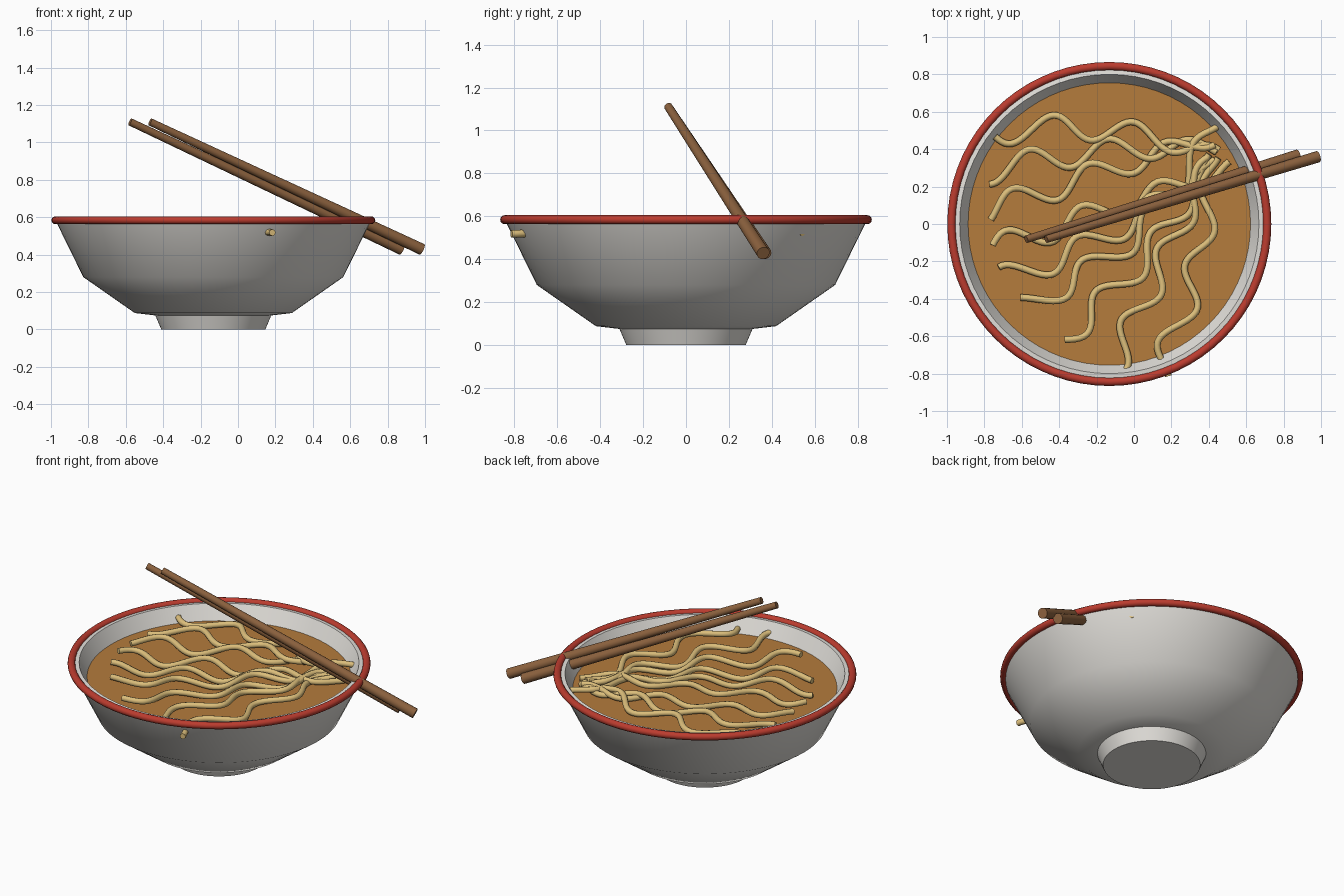
import bpy, bmesh, math
from mathutils import Vector

if "Cube" in bpy.data.objects:
    bpy.data.objects.remove(bpy.data.objects["Cube"])

CX = -0.132  # bowl axis


def material(name, rgb):
    m = bpy.data.materials.new(name)
    m.diffuse_color = (*rgb, 1)
    m.use_nodes = True
    m.node_tree.nodes["Principled BSDF"].inputs["Base Color"].default_value = m.diffuse_color
    return m


white = material("porcelain white", (0.78, 0.76, 0.72))
red = material("rim red", (0.50, 0.045, 0.028))
broth = material("broth brown", (0.46, 0.20, 0.045))
cream = material("noodle yellow", (0.72, 0.52, 0.20))
wood = material("chopstick wood", (0.27, 0.125, 0.05))


def smooth(ob, angle):
    bpy.ops.object.select_all(action='DESELECT')
    ob.select_set(True)
    bpy.context.view_layer.objects.active = ob
    bpy.ops.object.shade_smooth_by_angle(angle=math.radians(angle))


def finish(name, bm, mat, angle=32):
    bmesh.ops.recalc_face_normals(bm, faces=bm.faces)
    me = bpy.data.meshes.new(name)
    bm.to_mesh(me)
    bm.free()
    ob = bpy.data.objects.new(name, me)
    bpy.context.collection.objects.link(ob)
    me.materials.append(mat)
    smooth(ob, angle)
    return ob


def lathe(name, profile, mat, closed=False, steps=72):
    bm = bmesh.new()
    vs = [bm.verts.new((r, 0, z)) for r, z in profile]
    pairs = list(zip(vs, vs[1:])) + ([(vs[-1], vs[0])] if closed else [])
    es = [bm.edges.new(p) for p in pairs]
    bmesh.ops.spin(bm, geom=vs + es, axis=(0, 0, 1), cent=(0, 0, 0),
                   angle=2 * math.pi, steps=steps, use_duplicate=False)
    bmesh.ops.remove_doubles(bm, verts=bm.verts, dist=0.0002)
    ob = finish(name, bm, mat)
    ob.location.x = CX
    return ob


def tube(name, pts, r0, r1, sides, mat):
    """Sweep a round section with linear taper along pts."""
    bm = bmesh.new()
    rings = []
    n = len(pts)
    for i, p in enumerate(pts):
        t = (pts[min(i + 1, n - 1)] - pts[max(i - 1, 0)]).normalized()
        side = t.cross(Vector((0, 0, 1))).normalized()
        up = side.cross(t)
        r = r0 + (r1 - r0) * i / (n - 1)
        rings.append([bm.verts.new(p + r * (math.cos(a) * side + math.sin(a) * up))
                      for a in (2 * math.pi * k / sides for k in range(sides))])
    for a, b in zip(rings, rings[1:]):
        for k in range(sides):
            j = (k + 1) % sides
            bm.faces.new((a[k], a[j], b[j], b[k]))
    bm.faces.new(rings[0])
    bm.faces.new(rings[-1][::-1])
    return finish(name, bm, mat, 50)


# Bowl with foot, hollow inside
lathe("bowl", [(0, 0), (0.278, 0), (0.31, 0.075), (0.42, 0.088), (0.695, 0.28),
               (0.845, 0.585), (0.80, 0.59), (0.645, 0.28), (0.39, 0.125), (0, 0.10)], white)

# Painted rim ring
lathe("rim", [(0.844 + 0.022 * math.cos(a), 0.584 + 0.021 * math.sin(a))
              for a in (2 * math.pi * k / 12 for k in range(12))], red, closed=True)

# Broth surface
lathe("broth", [(0, 0.50), (0.755, 0.50), (0.74, 0.48), (0, 0.48)], broth)

# Noodles: wavy strands fanning out from the right; x0, y0, x1, y1, bow
strands = [(-.74, .49, .45, .36, .08), (-.78, .28, .44, .40, .05),
           (-.78, .07, .42, .46, .01), (-.75, -.13, .52, .30, 0),
           (-.69, -.29, .42, .34, -.07), (-.57, -.43, .445, .57, -.14),
           (-.38, -.61, .41, .34, -.06), (-.11, -.76, .42, .35, 0),
           (.13, -.80, .42, .36, -.06)]
for i, (x0, y0, x1, y1, bow) in enumerate(strands):
    a, b = Vector((x0, y0, 0)), Vector((x1, y1, 0))
    length = (b - a).length
    u = (b - a) / length
    nrm = Vector((-u.y, u.x, 0))
    pts = []
    for k in range(65):
        s = length * k / 64
        ph = 2 * math.pi * (s - 0.30 + 0.07 * i) / 0.43
        amp = 0.07 * (1 - 0.4 * (k / 64) ** 2)
        p = a + u * s + nrm * (amp * math.cos(ph) + bow * math.sin(math.pi * k / 64))
        p.z = 0.528 + 0.010 * math.sin(ph * 0.8 + i)
        pts.append(p)
    tube(f"noodle_{i + 1}", pts, 0.018, 0.018, 8, cream)

# Chopsticks, thicker at the handle end
for i, dx in enumerate((0, 0.107)):
    tube(f"chopstick_{i + 1}", [Vector((-0.577 + dx, -0.082, 1.11)),
                                Vector((0.877 + dx, 0.368 - 0.008 * i, 0.428))],
         0.020, 0.031, 14, wood)
